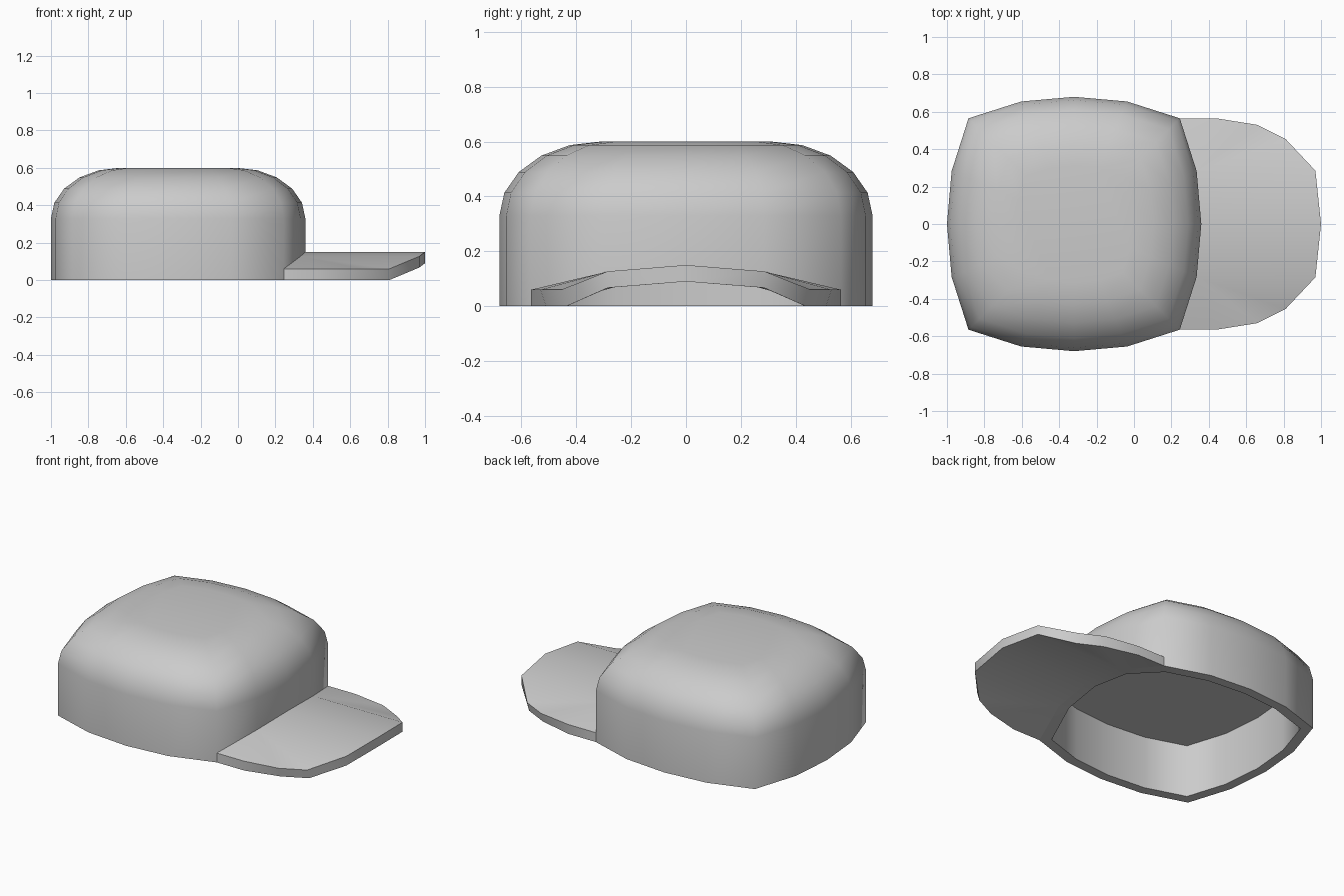
import bpy, bmesh
from math import sin, cos, radians

if "Cube" in bpy.data.objects:
    bpy.data.objects.remove(bpy.data.objects["Cube"])

CX = -0.32          # crown centre in x
LIFT = {0: 0.09, 1: 0.07, 15: 0.07}   # front rim arch above the opening


def finish(name, bm, angle):
    bmesh.ops.recalc_face_normals(bm, faces=bm.faces)
    me = bpy.data.meshes.new(name)
    bm.to_mesh(me)
    bm.free()
    ob = bpy.data.objects.new(name, me)
    bpy.context.collection.objects.link(ob)
    bpy.ops.object.select_all(action='DESELECT')
    ob.select_set(True)
    bpy.context.view_layer.objects.active = ob
    bpy.ops.object.shade_smooth_by_angle(angle=radians(angle))
    return ob


# Crown outline: one quarter, rotated four times into 16 points
outline = []
quarter = [(0.68, 0), (0.655, 0.283), (0.565, 0.565), (0.283, 0.655)]
for k in range(4):
    for x, y in quarter:
        for _ in range(k):
            x, y = -y, x
        outline.append((x, y))

# Crown: flat inner ceiling, inner wall, rim, outer wall, elliptical shoulder
bm = bmesh.new()
profile = [(0.91, 0.34), (0.91, 0), (1, 0), (1, 0.33)]
for i in range(1, 6):
    a = radians(18 * i)
    profile.append(((0.31 + 0.37 * cos(a)) / 0.68, 0.33 + 0.27 * sin(a)))
rings = []
for s, z in profile:
    rings.append([bm.verts.new((CX + x * s, y * s, LIFT.get(i, 0) if z == 0 else z))
                  for i, (x, y) in enumerate(outline)])
for a, b in zip(rings, rings[1:]):
    for i in range(16):
        j = (i + 1) % 16
        bm.faces.new((a[i], a[j], b[j], b[i]))
bm.faces.new(rings[0])
bm.faces.new(rings[-1])
finish("cap_crown", bm, 60)

# Brim half: three root points on the crown, then the outer edge to the tip
edge = [(0.36, 0, 0.15), (0.335, 0.283, 0.127), (0.245, 0.565, 0.06),
        (0.44, 0.565, 0.06), (0.66, 0.53, 0.06), (0.81, 0.455, 0.06),
        (0.97, 0.285, 0.127), (1, 0, 0.15)]
bm = bmesh.new()
top = [bm.verts.new(p) for p in edge]
low = [bm.verts.new((x, y - (0.02 if 4 <= i <= 5 else 0), z - 0.06))
       for i, (x, y, z) in enumerate(edge)]
for layer in (top, low):
    bm.faces.new((layer[0], layer[1], layer[6], layer[7]))
    for i in range(2, 6):
        bm.faces.new((layer[1], layer[i], layer[i + 1]))
for i in range(2, 7):
    bm.faces.new((top[i], top[i + 1], low[i + 1], low[i]))
brim = finish("cap_brim", bm, 40)
mirror = brim.modifiers.new("mirror", 'MIRROR')
mirror.use_axis = (False, True, False)
